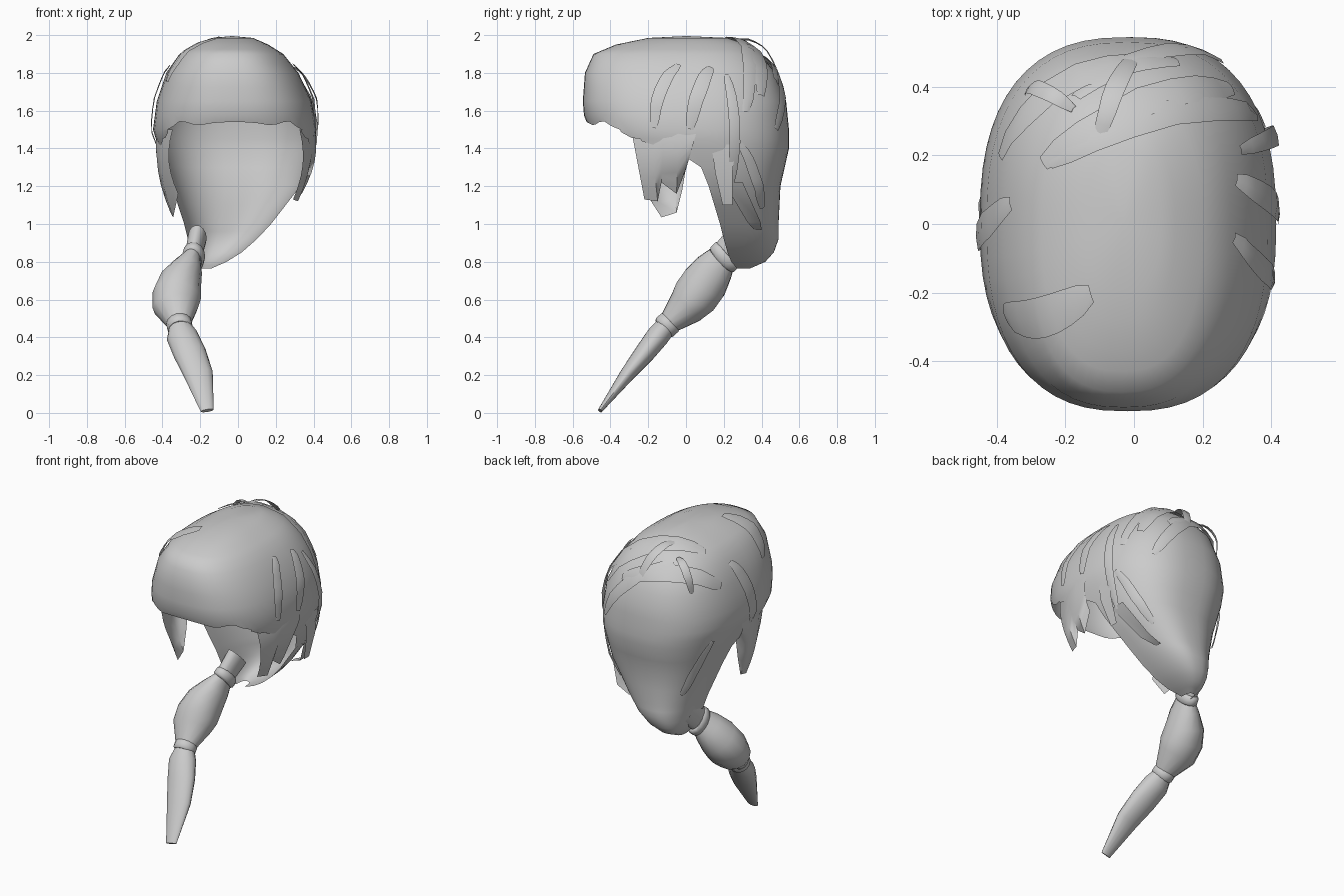
import bpy, bmesh, math
from mathutils import Vector
from mathutils.bvhtree import BVHTree

if "Cube" in bpy.data.objects:
    bpy.data.objects.remove(bpy.data.objects["Cube"])

hair = bpy.data.materials.new("hair grey")
hair.diffuse_color = (0.6, 0.6, 0.6, 1)
hair.use_nodes = True
hair.node_tree.nodes["Principled BSDF"].inputs["Base Color"].default_value = hair.diffuse_color
CENTRE = Vector((-.03, .1, 1.4))


def make(name, verts, faces, angle=50):
    me = bpy.data.meshes.new(name)
    me.from_pydata(verts, [], faces)
    bm = bmesh.new()
    bm.from_mesh(me)
    bmesh.ops.remove_doubles(bm, verts=bm.verts, dist=0.0005)
    bm.to_mesh(me)
    bm.free()
    me.materials.append(hair)
    ob = bpy.data.objects.new(name, me)
    bpy.context.collection.objects.link(ob)
    bpy.ops.object.select_all(action='DESELECT')
    ob.select_set(True)
    bpy.context.view_layer.objects.active = ob
    bpy.ops.object.shade_smooth_by_angle(angle=math.radians(angle))


def lerp_table(table, k):
    """Row of a table sorted by falling first value, interpolated at k."""
    for a, b in zip(table, table[1:]):
        if k >= b[0]:
            t = max(0, min(1, (a[0] - k) / (a[0] - b[0])))
            return [p + (q - p) * t for p, q in zip(a, b)]
    return table[-1]


# Hair shell sections: z, left x, right x, middle y, back y
SECTIONS = [
    (1.985, -.14, .08, 0, .22), (1.95, -.23, .16, 0, .32), (1.90, -.31, .24, 0, .39),
    (1.80, -.38, .32, 0, .475), (1.65, -.43, .39, 0, .53), (1.50, -.45, .415, 0, .545),
    (1.40, -.42, .40, .04, .545), (1.20, -.35, .33, .12, .50), (1.00, -.285, .175, .18, .49),
    (0.92, -.265, .10, .20, .49), (0.85, -.25, .02, .22, .465), (0.80, -.23, -.06, .24, .42),
    (0.765, -.20, -.14, .27, .34)]
# Front of the shell: z, y
FRONT = [(1.985, -.20), (1.95, -.37), (1.9, -.49), (1.8, -.535), (1.6, -.55), (1.5, -.51), (1.3, -.42)]
# Lower hem of the fringe: share of the way to the front, z
HEM = [(1.0, 1.54), (.93, 1.52), (.8, 1.55), (.55, 1.46), (0, 1.36)]


def section_point(ang, z):
    z, x0, x1, ym, yb = lerp_table(SECTIONS, z)
    yf = lerp_table(FRONT, z)[1]
    c, s = math.cos(ang), math.sin(ang)
    px, py = abs(c) ** .8 * (1 if c > 0 else -1), abs(s) ** .8
    return Vector(((x0 + x1) / 2 + px * (x1 - x0) / 2,
                   ym + py * ((yb - ym) if s > 0 else (yf - ym)), z))


# Main shell: crown, fringe and the back drape gathered to one side
N = 56
zs = []
for a, b in zip(SECTIONS, SECTIONS[1:]):
    zs += [a[0], (a[0] + b[0]) / 2]
zs.append(SECTIONS[-1][0])
hem = []
for i in range(N):
    s = math.sin(2 * math.pi * i / N)
    hem.append(lerp_table(HEM, -s)[1] if s < -1e-4 else 0)
verts = [section_point(2 * math.pi * i / N, max(z, hem[i])) for z in zs for i in range(N)]
faces = []
for r in range(len(zs) - 1):
    for i in range(N):
        j = (i + 1) % N
        if zs[r] > max(hem[i], hem[j]):
            faces.append((r * N + i, (r + 1) * N + i, (r + 1) * N + j, r * N + j))
verts.append(Vector((-.03, 0, 1.995)))
faces += [(i, (i + 1) % N, len(verts) - 1) for i in range(N)]
shell_tree = BVHTree.FromPolygons(verts, faces)
make("hair_shell", verts, faces)


# Side locks: curved sheets in front of the ears, each tip is (top y, low y, low z)
def side_lock(name, side, tips):
    vs, fs, rows, n = [], [], 6, len(tips)
    for k in range(rows + 1):
        t = k / rows
        for y_top, y_low, z_low in tips:
            y = y_top + (y_low - y_top) * t
            x = .42 - y * y - .07 * t * t + .015 * math.sin(math.pi * t)
            vs.append((side * x - .01, y, 1.5 + (z_low - 1.5) * t))
    for k in range(rows):
        for i in range(n - 1):
            a = k * n + i
            fs.append((a, a + 1, a + n + 1, a + n)[::-side])
    make(name, vs, fs)


side_lock("right_lock", 1, [(-.29, -.22, 1.13), (-.19, -.15, 1.12), (-.12, -.13, 1.22),
                            (-.04, -.05, 1.16), (.06, 0, 1.29)])
side_lock("left_lock", -1, [(-.29, -.21, 1.16), (-.18, -.13, 1.035), (-.08, -.05, 1.06),
                            (-.02, -.02, 1.18), (.06, 0, 1.30)])


# Strands: ribbons laid on the shell between two points; lift raises the middle
def strand(name, start, end, width, lift):
    start, end, n = Vector(start), Vector(end), 9
    tangent = end - start
    vs, fs = [], []
    for k in range(n):
        t = k / (n - 1)
        bow = math.sin(math.pi * t)
        p = start.lerp(end, t)
        p += (p - CENTRE).normalized() * .08 * bow
        loc, normal, _, _ = shell_tree.find_nearest(p)
        if normal.dot(loc - CENTRE) < 0:
            normal = -normal
        across = normal.cross(tangent).normalized()
        w = width * (.45 + .55 * max(0, bow) ** .6)
        for q in (-.5, 0, .5):
            on_shell = shell_tree.find_nearest(loc + across * q * w)[0]
            vs.append(on_shell + normal * (.006 + lift * bow + (.004 if q == 0 else 0)))
    for k in range(n - 1):
        for a in (3 * k, 3 * k + 1):
            fs.append((a, a + 3, a + 4, a + 1))
    make(name, vs, fs)


# Strands swept over the back of the crown
strand("crown_strand_1", (-.41, .20, 1.75), (.15, .52, 1.78), .11, .012)
strand("crown_strand_2", (-.28, .18, 1.95), (.32, .42, 1.70), .10, .010)
strand("crown_strand_3", (-.26, .18, 1.96), (.39, .33, 1.60), .08, .010)
strand("crown_strand_4", (-.17, .37, 1.90), (.27, .50, 1.50), .08, .010)
# Raised wisps on the crown
strand("raised_wisp_1", (-.33, .40, 1.75), (-.18, .34, 1.93), .05, .05)
strand("raised_wisp_2", (-.10, .25, 1.97), (0, .48, 1.78), .06, .035)
# Right side strands
strand("right_strand_1", (.31, -.04, 1.86), (.41, -.17, 1.51), .07, .015)
strand("right_strand_2", (.31, .13, 1.84), (.41, .02, 1.50), .08, .025)
strand("right_strand_3", (.33, .22, 1.80), (.34, .24, 1.20), .06, .025)
# Left side strands and parting
strand("left_strand", (-.36, .06, 1.84), (-.44, -.05, 1.42), .09, .01)
strand("parting_strand", (-.12, -.2, 1.96), (-.37, -.26, 1.75), .12, .006)
# Matching strands down both sides of the drape
for label, sx in (("right", 1), ("left", -1)):
    strand(label + "_drape_strand", (sx * .36, .28, 1.43), (sx * .24 - .03, .42, 1.07), .06, .01)


# Loose wisps by the right side of the drape
def wisp(name, pts, w):
    vs = []
    for k, (x, y, z) in enumerate(pts):
        h = w * (1 - .6 * k / (len(pts) - 1)) / 2
        vs += [(x, y - h, z), (x, y + h, z)]
    make(name, vs, [(2 * k, 2 * k + 1, 2 * k + 3, 2 * k + 2) for k in range(len(pts) - 1)])


wisp("wisp_low", [(.34, .25, 1.22), (.22, .36, 1.01), (.13, .38, .97)], .10)
wisp("wisp_back", [(.39, .2, 1.42), (.385, .2, 1.27), (.34, .22, 1.1)], .13)


# Ponytail parts: oval tubes along a path of (x, y, z, half width, half depth)
def tube(name, path, sides=14, cap=True):
    vs, fs, n = [], [], len(path)
    for k, (x, y, z, rx, ry) in enumerate(path):
        t = (Vector(path[min(k + 1, n - 1)][:3]) - Vector(path[max(k - 1, 0)][:3])).normalized()
        u = (Vector((1, 0, 0)) - t * t.x).normalized()
        v = t.cross(u)
        for i in range(sides):
            a = 2 * math.pi * i / sides
            vs.append(Vector((x, y, z)) + u * rx * math.cos(a) + v * ry * math.sin(a))
    for k in range(n - 1):
        for i in range(sides):
            j = (i + 1) % sides
            fs.append((k * sides + i, k * sides + j, (k + 1) * sides + j, (k + 1) * sides + i))
    if cap:
        fs += [tuple(range(sides))[::-1], tuple(range((n - 1) * sides, n * sides))]
    make(name, vs, fs)


def tie(name, centre, axis, rx, ry):
    c, axis = Vector(centre), Vector(axis).normalized()
    tube(name, [(*(c + axis * d), rx * f, ry * f)
                for d, f in ((-.03, .85), (-.018, 1), (.018, 1), (.03, .85))])


tube("ponytail_neck", [(-.215, .30, .93, .05, .09), (-.24, .19, .82, .045, .075)], cap=False)
tie("upper_tie", (-.236, .205, .825), (-.2, -.7, -.65), .06, .092)
tube("ponytail_upper", [(-.24, .19, .82, .045, .08), (-.265, .15, .765, .08, .105),
                        (-.305, .10, .69, .115, .125), (-.325, .05, .62, .13, .125),
                        (-.33, 0, .56, .122, .105), (-.31, -.10, .465, .06, .055)])
tie("lower_tie", (-.31, -.10, .465), (.1, -.7, -.65), .068, .068)
tube("ponytail_tip", [(-.31, -.10, .465, .055, .055), (-.295, -.15, .405, .085, .062),
                      (-.255, -.22, .315, .088, .055), (-.21, -.31, .205, .078, .04),
                      (-.163, -.455, .012, .035, .012)])
